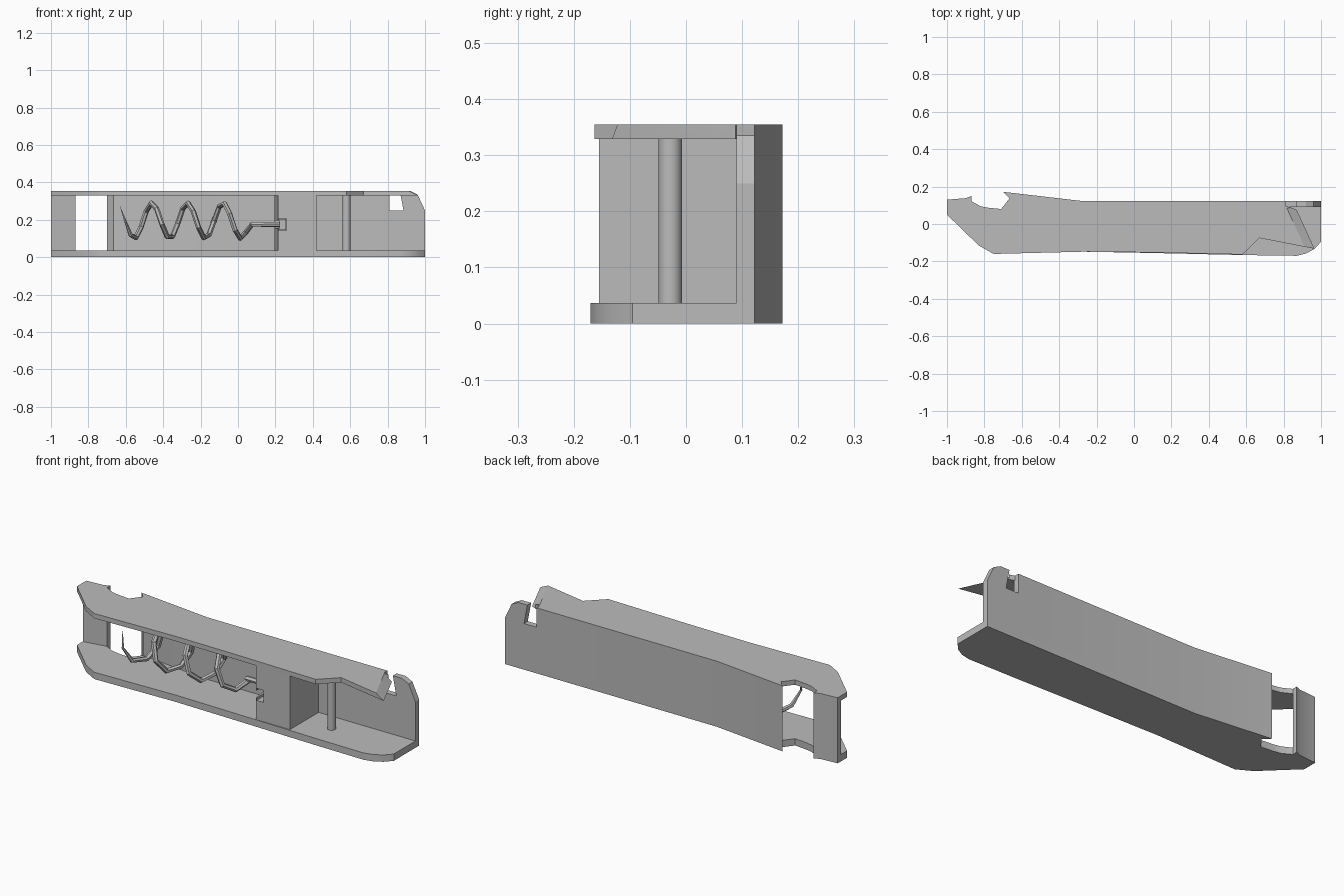
import bpy, bmesh, math
from mathutils import Vector

cube = bpy.data.objects.get("Cube")
if cube:
    bpy.data.objects.remove(cube, do_unlink=True)

grey = bpy.data.materials.new("plain grey")
grey.use_nodes = True
colour = (0.5, 0.5, 0.5, 1)
grey.diffuse_color = colour
grey.node_tree.nodes["Principled BSDF"].inputs["Base Color"].default_value = colour

FLOOR, CEIL, TOP = 0.037, 0.329, 0.355
WORM_Y, WORM_Z = -0.03, 0.195


def finish(obj):
    bpy.ops.object.select_all(action='DESELECT')
    obj.select_set(True)
    bpy.context.view_layer.objects.active = obj
    bpy.ops.object.shade_smooth_by_angle(angle=math.radians(25))


def prism(name, outline, low, high, axis='Z', adjust=None):
    """Extrude an outline along Z (points are x, y) or Y (points are x, z)."""
    bm = bmesh.new()

    def place(p, h):
        return (p[0], p[1], h) if axis == 'Z' else (p[0], h, p[1])
    face = bm.faces.new([bm.verts.new(place(p, low)) for p in outline])
    extruded = bmesh.ops.extrude_face_region(bm, geom=[face])
    shift = place((0, 0), high - low)
    bmesh.ops.translate(bm, vec=shift,
                        verts=[g for g in extruded["geom"] if isinstance(g, bmesh.types.BMVert)])
    if adjust:
        for v in bm.verts:
            adjust(v.co)
    bmesh.ops.recalc_face_normals(bm, faces=bm.faces)
    mesh = bpy.data.meshes.new(name)
    bm.to_mesh(mesh)
    bm.free()
    mesh.materials.append(grey)
    obj = bpy.data.objects.new(name, mesh)
    bpy.context.collection.objects.link(obj)
    finish(obj)
    return obj


def rect(x0, x1, z0, z1):
    return [(x0, z0), (x1, z0), (x1, z1), (x0, z1)]


# Left half of both plates, from the rear bend round the bite to the front
plate_left = [(-0.27, 0.122), (-0.70, 0.172), (-0.665, 0.138), (-0.71, 0.08), (-0.78, 0.087),
              (-0.82, 0.095), (-0.87, 0.122), (-0.87, 0.15), (-0.90, 0.138), (-1, 0.13),
              (-1, 0.05), (-0.83, -0.115), (-0.75, -0.16), (-0.27, -0.148)]

# Bottom plate with rounded right front corner
prism("bottom_plate", plate_left + [
    (0.1, -0.155), (0.58, -0.166), (0.87, -0.17), (0.92, -0.158), (0.965, -0.133),
    (1, -0.095), (1, 0.122)], 0, FLOOR)


# Top plate with a sloping right end
def slope_end(co):
    if co.z > CEIL + 0.01 and co.x > 0.86:
        co.x -= 0.053
        co.y += 0.01


prism("top_plate", plate_left + [
    (0.1, -0.152), (0.58, -0.163), (0.67, -0.075), (0.965, -0.132), (0.87, 0.075),
    (0.84, 0.088), (0.81, 0.097), (0.81, 0.122)], CEIL, TOP, adjust=slope_end)

# Rear wall, its hooked end and the left end post
prism("rear_wall", [(-0.70, 0.172), (-0.27, 0.122), (0.81, 0.122), (0.81, 0.09),
                    (-0.27, 0.09), (-0.665, 0.138)], FLOOR, CEIL)
prism("hooked_wall_end", [(0.81, FLOOR), (1, FLOOR), (1, 0.25), (0.96, 0.335), (0.92, TOP),
                          (0.865, TOP), (0.885, 0.25), (0.81, 0.25)], 0.09, 0.122, 'Y')
prism("end_post", [(-1, 0.13), (-0.90, 0.138), (-0.87, 0.15), (-0.87, 0.122), (-1, 0.1)],
      FLOOR, CEIL)


# Inner block, with a stepped slot in the front that holds the screw
def slant_edge(co):
    if co.x < 0.2 and co.y < -0.1:
        co.x += 0.02


prism("block_front", [
    (0.195, FLOOR), (0.42, FLOOR), (0.42, CEIL), (0.195, CEIL), (0.195, 0.195),
    (0.22, 0.195), (0.22, 0.207), (0.26, 0.207), (0.26, 0.142), (0.22, 0.142),
    (0.22, 0.155), (0.195, 0.155)], -0.155, 0, 'Y', slant_edge)
prism("block_rear", rect(0.195, 0.42, FLOOR, CEIL), 0, 0.09, 'Y')
prism("screw_tang", rect(0.222, 0.257, 0.146, 0.203), -0.055, -0.005, 'Y')

# Upright pin
bpy.ops.mesh.primitive_cylinder_add(vertices=24, radius=0.021, depth=CEIL - FLOOR,
                                    location=(0.58, -0.028, (FLOOR + CEIL) / 2))
pin = bpy.context.object
pin.name = "upright_pin"
pin.data.materials.append(grey)
finish(pin)

# Spiral screw with a pointed tip and a straight shank
path = []
steps, pitch, start = 24, 0.19, -0.63
for i in range(steps + 1):
    x = start + i * 0.67 / steps
    turn = math.tau * (x + 0.46) / pitch
    path.append(Vector((x, WORM_Y - 0.095 * math.sin(turn), WORM_Z + 0.095 * math.cos(turn))))
path += [Vector((0.075, WORM_Y, 0.175)), Vector((0.225, WORM_Y, 0.175))]
curve = bpy.data.curves.new("spiral_screw", 'CURVE')
curve.dimensions = '3D'
curve.bevel_depth = 0.014
curve.bevel_resolution = 1
curve.use_fill_caps = True
spline = curve.splines.new('POLY')
spline.points.add(len(path) - 1)
for i, (point, co) in enumerate(zip(spline.points, path)):
    point.co = (*co, 1)
    point.radius = min(1, 0.05 + i * 0.4)
curve.materials.append(grey)
screw = bpy.data.objects.new("spiral_screw", curve)
bpy.context.collection.objects.link(screw)
bpy.ops.object.select_all(action='DESELECT')
screw.select_set(True)
bpy.context.view_layer.objects.active = screw
bpy.ops.object.convert(target='MESH')
finish(bpy.context.object)
